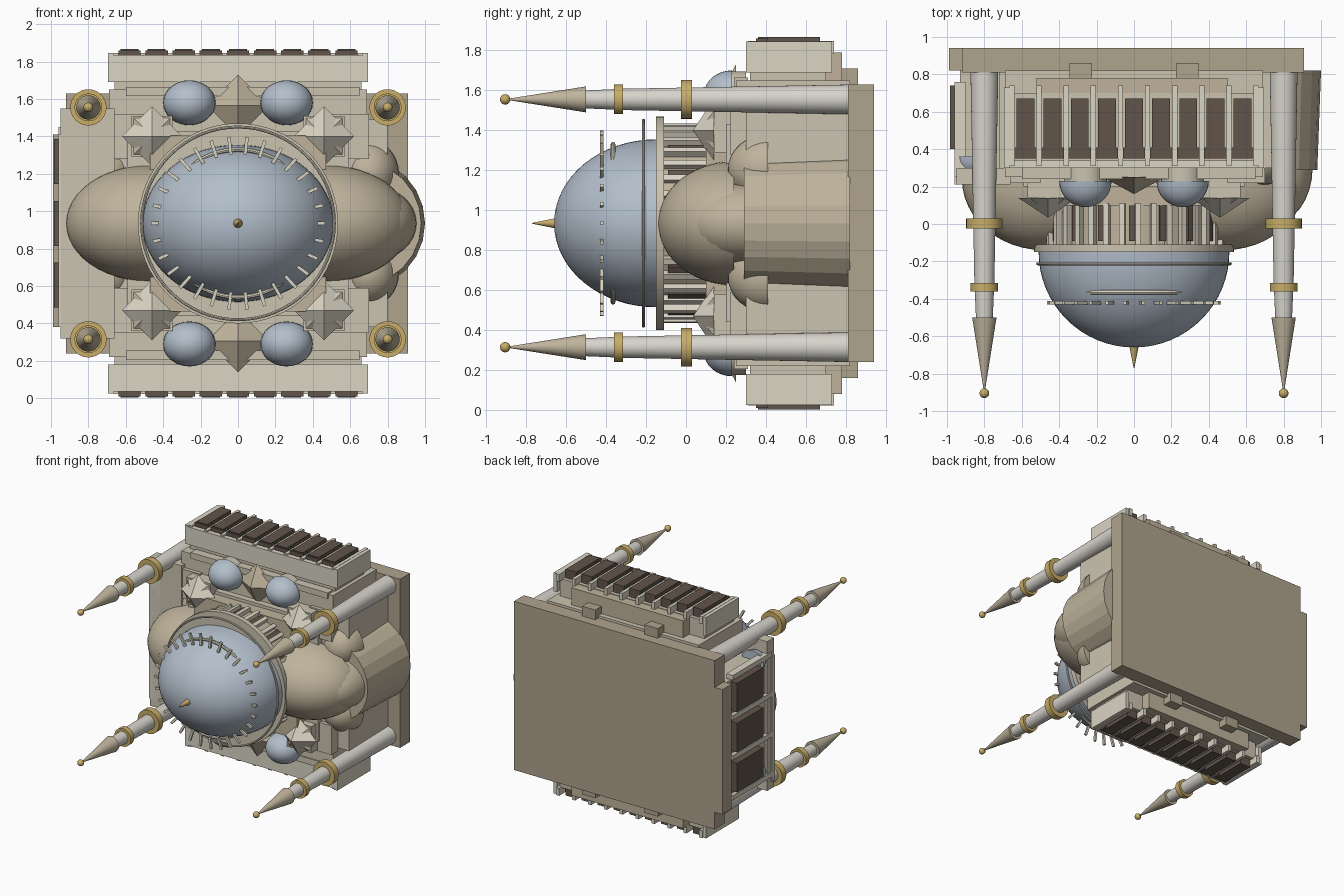
import bpy, bmesh, math
from mathutils import Matrix, Vector

if "Cube" in bpy.data.objects:
    bpy.data.objects.remove(bpy.data.objects["Cube"])

CZ = 0.935  # symmetry height; the building's own "up" is -y

def mat(name, c):
    m = bpy.data.materials.new(name)
    m.diffuse_color = (*c, 1)
    m.use_nodes = True
    m.node_tree.nodes["Principled BSDF"].inputs["Base Color"].default_value = m.diffuse_color
    return m

STONE = mat("stone", (0.60, 0.55, 0.44))
PALE = mat("pale_stone", (0.70, 0.66, 0.55))
BASE = mat("base_stone", (0.43, 0.37, 0.27))
TAN = mat("tan_roof", (0.52, 0.45, 0.33))
LEAD = mat("lead_dome", (0.45, 0.52, 0.60))
DARK = mat("dark_window", (0.12, 0.09, 0.07))
GOLD = mat("gold", (0.58, 0.42, 0.14))
WHITE = mat("shaft_stone", (0.68, 0.66, 0.60))
ALONG_Y = Matrix.Rotation(math.radians(90), 4, 'X')  # local +z becomes -y

def finish(bm, name, material, smooth=False):
    me = bpy.data.meshes.new(name)
    bmesh.ops.recalc_face_normals(bm, faces=bm.faces)
    bm.to_mesh(me)
    bm.free()
    me.materials.append(material)
    ob = bpy.data.objects.new(name, me)
    bpy.context.collection.objects.link(ob)
    if smooth:
        bpy.context.view_layer.objects.active = ob
        ob.select_set(True)
        bpy.ops.object.shade_smooth_by_angle(angle=math.radians(35))
        ob.select_set(False)
    return ob

def box(name, x0, x1, y0, y1, z0, z1, m):
    bm = bmesh.new()
    bmesh.ops.create_cube(bm, size=1)
    for v in bm.verts:
        v.co = Vector(((x0 + x1) / 2 + v.co.x * (x1 - x0), (y0 + y1) / 2 + v.co.y * (y1 - y0),
                       (z0 + z1) / 2 + v.co.z * (z1 - z0)))
    return finish(bm, name, m)

def pair_box(name, x0, x1, y0, y1, d0, d1, m):
    """Box at distance d0..d1 from the symmetry height, both sides."""
    for s in (-1, 1):
        a, b = sorted((CZ + s * d0, CZ + s * d1))
        box(name, x0, x1, y0, y1, a, b, m)

def cone(name, x, z, ya, ra, yb, rb, m, n=32, spin=0, smooth=True):
    """Tapered drum from ya (low) to yb (high, smaller y)."""
    bm = bmesh.new()
    bmesh.ops.create_cone(bm, cap_ends=True, segments=n, radius1=ra, radius2=rb, depth=ya - yb)
    bm.transform(Matrix.Translation((x, (ya + yb) / 2, z)) @ ALONG_Y @ Matrix.Rotation(spin, 4, 'Z'))
    return finish(bm, name, m, smooth)

def dome(name, c, r, m, n=40, half=True):
    """Ellipsoid, cut flat at its centre when half is set."""
    bm = bmesh.new()
    bmesh.ops.create_uvsphere(bm, u_segments=n, v_segments=n // 2, radius=1)
    if half:
        cut = bmesh.ops.bisect_plane(bm, geom=bm.verts[:] + bm.edges[:] + bm.faces[:], dist=1e-5,
                                     plane_co=(0, 0, 0), plane_no=(0, 0, -1), clear_outer=True)
        bmesh.ops.holes_fill(bm, edges=[e for e in bm.edges if e.is_boundary])
    bm.transform(Matrix.Translation(c) @ Matrix.Diagonal((*r, 1)) @ ALONG_Y)
    return finish(bm, name, m, True)

def radial(name, count, r0, r1, w, y0, y1, m, offset=0.0):
    """Ring of small blocks around the main dome axis."""
    bm = bmesh.new()
    for i in range(count):
        a = 2 * math.pi * (i + offset) / count
        M = (Matrix.Translation((0, 0, CZ)) @ Matrix.Rotation(a, 4, 'Y')
             @ Matrix.Translation(((r0 + r1) / 2, (y0 + y1) / 2, 0))
             @ Matrix.Diagonal((r1 - r0, y1 - y0, w, 1)))
        bmesh.ops.create_cube(bm, size=1, matrix=M)
    return finish(bm, name, m)

def torus(name, y, R, r, m):
    bpy.ops.mesh.primitive_torus_add(major_segments=64, minor_segments=8, major_radius=R, minor_radius=r,
                                     location=(0, y, CZ), rotation=(math.pi / 2, 0, 0))
    ob = bpy.context.object
    ob.name = name
    ob.data.materials.append(m)
    bpy.ops.object.shade_smooth_by_angle(angle=math.radians(60))

# Base and main body
box("base_plate", -0.92, 0.91, 0.81, 0.94, 0.24, 1.63, BASE)
box("entrance_base", -0.99, -0.9, 0.82, 0.94, 0.38, 1.41, BASE)
box("main_body", -0.72, 0.80, 0.30, 0.82, 0.38, 1.49, STONE)
box("nave_block", -0.59, 0.59, 0.20, 0.82, 0.44, 1.43, STONE)
box("aisle_roof", -0.69, 0.69, 0.25, 0.82, 0.22, 1.65, STONE)
box("crossing_block", -0.47, 0.47, 0.10, 0.30, CZ - 0.47, CZ + 0.47, TAN)

# Side galleries with rows of windows and posts
pair_box("gallery_wall", -0.52, 0.50, 0.34, 0.78, 0.66, 0.855, TAN)
pair_box("gallery_block", -0.66, 0.66, 0.32, 0.70, 0.70, 0.86, STONE)
pair_box("gallery_cornice", -0.69, 0.69, 0.30, 0.34, 0.755, 0.90, PALE)
pair_box("gallery_ledge", -0.60, 0.65, 0.24, 0.31, 0.68, 0.73, STONE)
for s in (-1, 1):
    pair_box("gallery_end", s * 0.68 - 0.015, s * 0.68 + 0.015, 0.30, 0.73, 0.755, 0.91, PALE)
    pair_box("gallery_foot", s * 0.285 - 0.06, s * 0.285 + 0.06, 0.78, 0.86, 0.66, 0.775, BASE)
for i in range(9):
    x = (i - 4) * 0.145
    pair_box("gallery_window", x - 0.048, x + 0.048, 0.36, 0.67, 0.85, 0.932, DARK)
    pair_box("gallery_sill", x - 0.06, x + 0.06, 0.35, 0.41, 0.85, 0.925, DARK)
for i in range(10):
    x = (i - 4.5) * 0.145
    pair_box("gallery_post", x - 0.014, x + 0.014, 0.31, 0.74, 0.85, 0.912, PALE)

# Entrance hall on the left end
box("entrance_hall", -0.93, -0.68, 0.30, 0.83, 0.40, 1.40, STONE)
box("entrance_roof", -0.95, -0.66, 0.21, 0.30, 0.32, 1.55, STONE)
box("entrance_rail", -0.96, -0.86, 0.21, 0.25, 0.38, 1.41, PALE)
for i in range(3):
    z = CZ + (i - 1) * 0.33
    box("entrance_window", -0.985, -0.90, 0.40, 0.74, z - 0.12, z + 0.12, DARK)
for i in range(4):
    z = CZ + (i - 1.5) * 0.33
    box("entrance_pier", -0.96, -0.90, 0.25, 0.76, z - 0.02, z + 0.02, PALE)
for s in (-1, 1):
    dome("entrance_dome", (-0.86, 0.36, CZ + s * 0.46), (0.10, 0.10, 0.08), LEAD, 24)

# Drum, cornice and main dome
cone("drum", 0, CZ, 0.22, 0.465, -0.12, 0.465, TAN, 64)
radial("drum_windows", 18, 0.44, 0.485, 0.055, -0.09, 0.10, DARK, 0.5)
radial("drum_pilasters", 36, 0.44, 0.50, 0.03, -0.11, 0.11, PALE, 0.25)
cone("drum_cornice", 0, CZ, -0.11, 0.535, -0.15, 0.535, STONE, 64)
torus("dome_ring", -0.213, 0.515, 0.008, PALE)
dome("main_dome", (0, -0.15, CZ), (0.51, 0.51, 0.42), LEAD, 64)
torus("upper_dome_ring", -0.365, 0.395, 0.012, PALE)
radial("dome_ribs", 30, 0.37, 0.465, 0.018, -0.43, -0.412, PALE)
cone("dome_finial", 0, CZ, -0.64, 0.028, -0.77, 0.002, GOLD, 16)

# Half domes, small apse domes and side niches at both ends
for s in (-1, 1):
    dome("half_dome", (s * 0.48, 0.24, CZ), (0.44, 0.38, 0.31), TAN, 48)
    cone("half_dome_wall", s * 0.48, CZ, 0.40, 0.31, 0.23, 0.31, TAN, 32)
    for t in (-1, 1):
        dome("niche_dome", (s * 0.70, 0.41, CZ + t * 0.27), (0.16, 0.20, 0.175), TAN, 32)
cone("apse_wall", 0.645, CZ, 0.82, 0.355, 0.29, 0.335, TAN, 24, 0, False)
dome("apse_dome", (0.72, 0.30, CZ), (0.235, 0.31, 0.20), TAN, 32)

# Corner turrets, gables and small domes on both flanks
for t in (-1, 1):
    for s in (-1, 1):
        x, z = s * 0.46, CZ + t * 0.465
        box("turret", x - 0.11, x + 0.11, 0.14, 0.30, z - 0.11, z + 0.11, STONE)
        cone("turret_roof", x, z, 0.14, 0.16, 0.035, 0.0, PALE, 4, 0, False)
        cone("turret_eaves", x, z, 0.15, 0.155, 0.06, 0.0, STONE, 4, math.pi / 4, False)
        box("flank_pier", s * 0.60 - 0.1, s * 0.60 + 0.1, 0.22, 0.30, z - 0.12, z + 0.12, STONE)
        dome("small_dome", (s * 0.26, 0.23, CZ + t * 0.645), (0.14, 0.14, 0.12), LEAD, 32)
        cone("small_dome_drum", s * 0.26, CZ + t * 0.645, 0.30, 0.115, 0.23, 0.115, STONE, 32)
    cone("gable_roof", 0, CZ + t * 0.63, 0.25, 0.165, 0.16, 0.0, TAN, 4, 0, False)

# Four slender towers
for s in (-1, 1):
    for t in (-1, 1):
        x, z = s * 0.80, CZ + t * 0.62
        cone("tower_shaft", x, z, 0.86, 0.075, -0.34, 0.053, WHITE)
        cone("tower_top_shaft", x, z, -0.34, 0.052, -0.50, 0.045, WHITE)
        cone("lower_balcony", x, z, 0.03, 0.097, -0.025, 0.097, GOLD)
        cone("upper_balcony", x, z, -0.315, 0.074, -0.36, 0.074, GOLD)
        cone("tower_spire", x, z, -0.50, 0.065, -0.88, 0.005, TAN)
        dome("tower_ball", (x, -0.905, z), (0.026, 0.026, 0.026), GOLD, 16, False)
